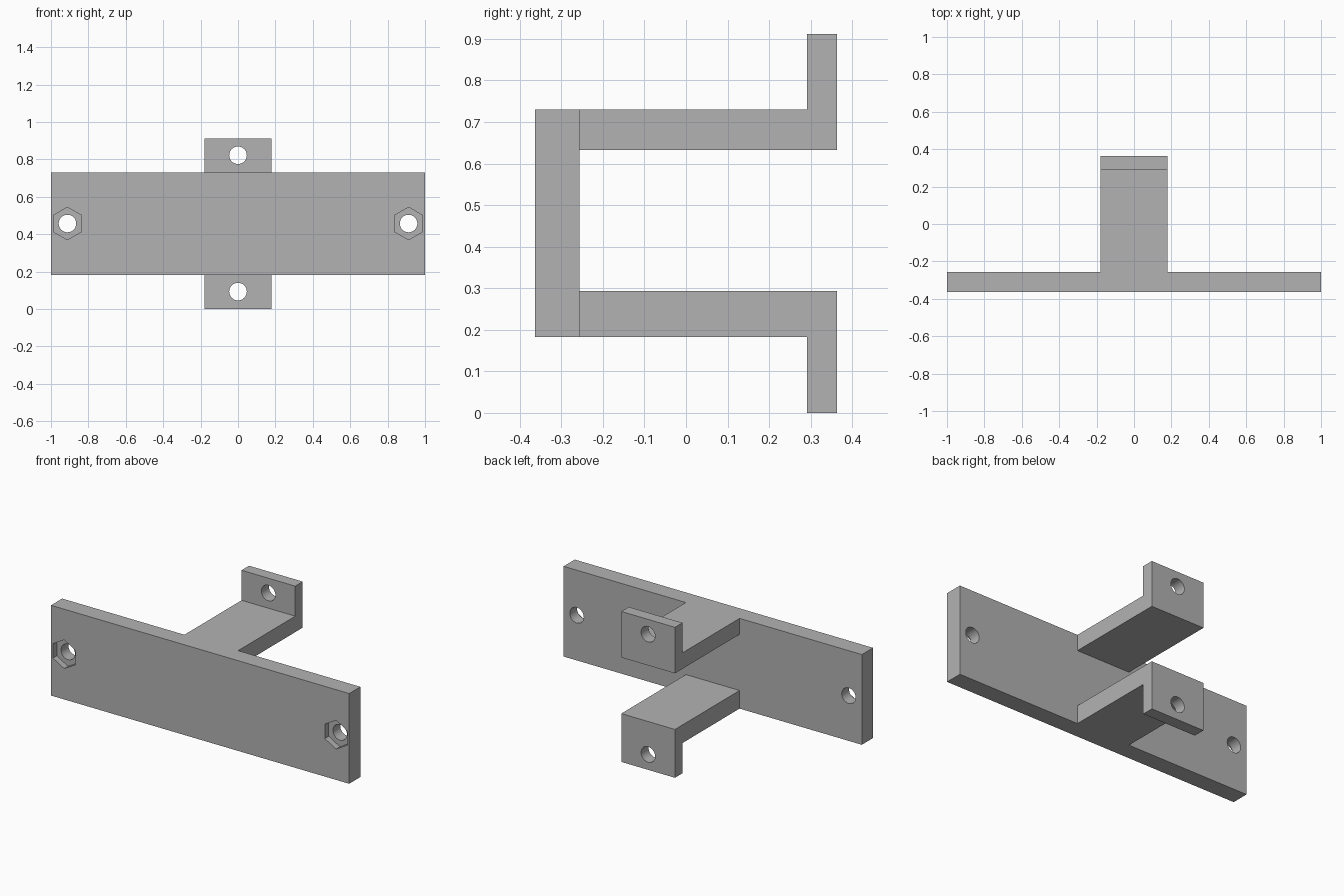
import bpy
import bmesh
from math import sin, cos, tau
from mathutils import Vector

cube = bpy.data.objects.get("Cube")
if cube:
    bpy.data.objects.remove(cube, do_unlink=True)

grey = bpy.data.materials.new("plain grey")
grey.use_nodes = True
grey.diffuse_color = (0.448, 0.448, 0.448, 1)
grey.node_tree.nodes["Principled BSDF"].inputs["Base Color"].default_value = grey.diffuse_color


def prism(name, outline, depth):
    """Extrude a closed 3D outline along the depth vector."""
    bm = bmesh.new()
    face = bm.faces.new([bm.verts.new(p) for p in outline])
    grown = bmesh.ops.extrude_face_region(bm, geom=[face], use_keep_orig=True)
    moved = [g for g in grown["geom"] if isinstance(g, bmesh.types.BMVert)]
    bmesh.ops.translate(bm, vec=Vector(depth), verts=moved)
    bmesh.ops.recalc_face_normals(bm, faces=bm.faces)
    mesh = bpy.data.meshes.new(name)
    bm.to_mesh(mesh)
    bm.free()
    mesh.materials.append(grey)
    obj = bpy.data.objects.new(name, mesh)
    bpy.context.collection.objects.link(obj)
    return obj


def bore(name, x, z, radius, sides, start, end):
    """Polygonal cutter along y with a corner pointing up."""
    ring = [(x + radius * sin(tau * i / sides), start, z + radius * cos(tau * i / sides))
            for i in range(sides)]
    return prism(name, ring, (0, end - start, 0))


def combine(target, tool, operation):
    mod = target.modifiers.new(operation.title(), "BOOLEAN")
    mod.operation = operation
    mod.solver = "EXACT"
    mod.object = tool
    bpy.context.view_layer.objects.active = target
    bpy.ops.object.modifier_apply(modifier=mod.name)
    bpy.data.objects.remove(tool, do_unlink=True)


FRONT, INNER, TAB, BACK = -0.363, -0.256, 0.291, 0.363
BOTTOM, TOP = 0.183, 0.73
HALF_ARM = 0.18
HOLE = 0.047

# Front plate
plate = prism("mounting_bracket",
              [(-1, FRONT, BOTTOM), (1, FRONT, BOTTOM), (1, FRONT, TOP), (-1, FRONT, TOP)],
              (0, INNER - FRONT, 0))

# L-shaped arms with tabs: outer face, inner face, tab end
for name, outer, inner, tip in (("upper_arm", TOP, 0.633, 0.912),
                                ("lower_arm", BOTTOM, 0.293, 0)):
    side = [(FRONT + 0.05, outer), (TAB, outer), (TAB, tip),
            (BACK, tip), (BACK, inner), (FRONT + 0.05, inner)]
    arm = prism(name, [(-HALF_ARM, y, z) for y, z in side], (2 * HALF_ARM, 0, 0))
    combine(plate, arm, "UNION")

# Screw holes through the tabs
for z in (0.822, 0.093):
    combine(plate, bore("tab_hole", 0, z, HOLE, 32, TAB - 0.05, BACK + 0.05), "DIFFERENCE")

# Bolt holes with hexagonal nut pockets at the plate ends
for x in (-0.912, 0.912):
    combine(plate, bore("bolt_hole", x, 0.457, HOLE, 32, FRONT - 0.05, INNER + 0.05), "DIFFERENCE")
    combine(plate, bore("nut_pocket", x, 0.457, 0.087, 6, FRONT - 0.05, FRONT + 0.037), "DIFFERENCE")

# Smooth bores, sharp corners
bpy.ops.object.select_all(action="DESELECT")
plate.select_set(True)
bpy.context.view_layer.objects.active = plate
bpy.ops.object.shade_smooth_by_angle(angle=0.5)
